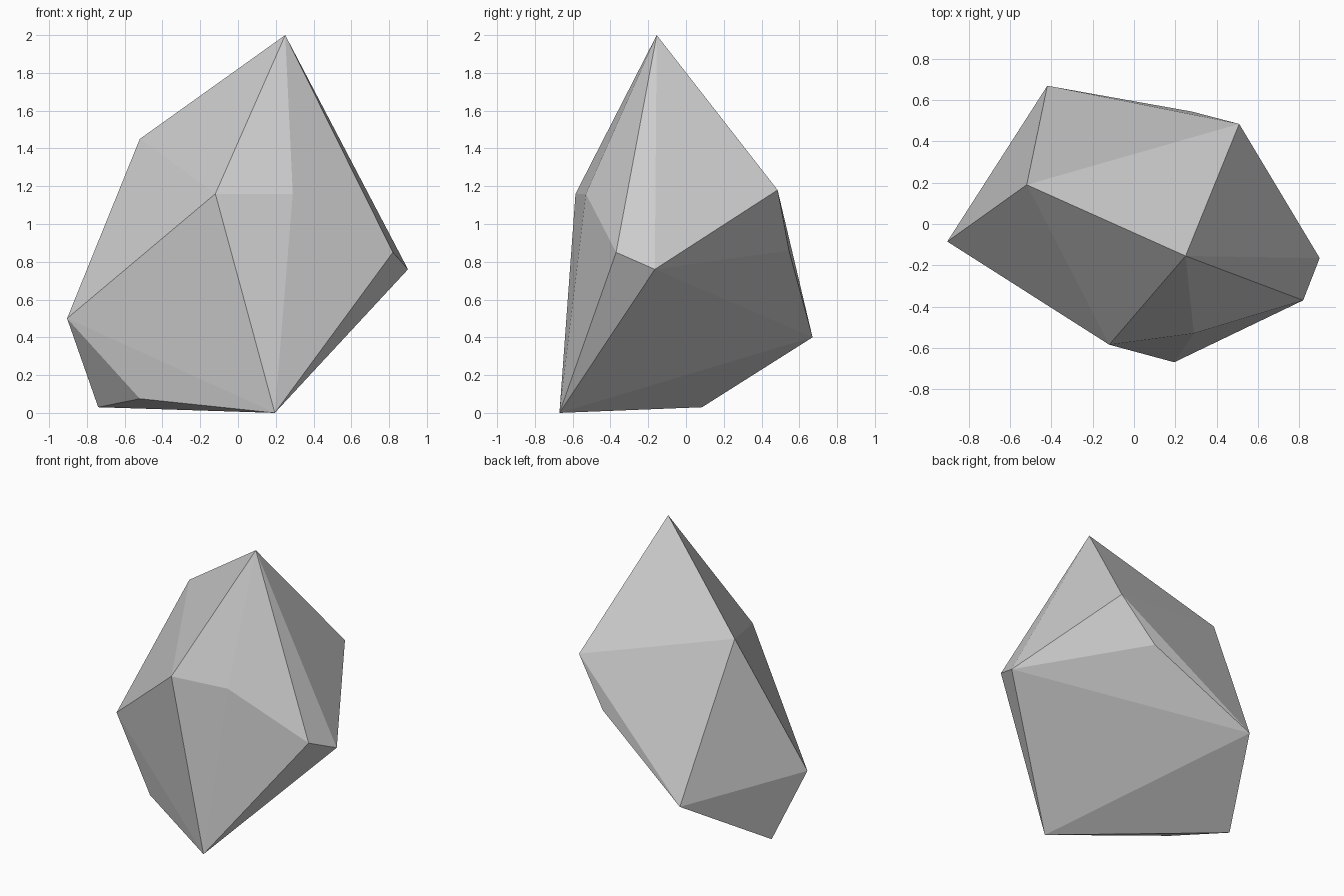
import bpy
import bmesh

# Remove the default cube
cube = bpy.data.objects.get("Cube")
if cube:
    bpy.data.objects.remove(cube, do_unlink=True)


def make_material(name, colour):
    material = bpy.data.materials.new(name)
    material.use_nodes = True
    material.diffuse_color = colour
    shader = next(n for n in material.node_tree.nodes if n.type == "BSDF_PRINCIPLED")
    shader.inputs["Base Color"].default_value = colour
    return material


def make_faceted_stone(name, corners, material):
    """Wrap flat facets tightly around a set of corner points."""
    bm = bmesh.new()
    for corner in corners:
        bm.verts.new(corner)
    hull = bmesh.ops.convex_hull(bm, input=bm.verts[:])
    loose = {v for v in hull["geom_interior"] if isinstance(v, bmesh.types.BMVert)}
    bmesh.ops.delete(bm, geom=list(loose), context="VERTS")
    bmesh.ops.recalc_face_normals(bm, faces=bm.faces[:])
    for face in bm.faces:
        face.smooth = False
    mesh = bpy.data.meshes.new(name)
    bm.to_mesh(mesh)
    bm.free()
    mesh.materials.append(material)
    stone = bpy.data.objects.new(name, mesh)
    bpy.context.collection.objects.link(stone)
    return stone


# Peak and upper shoulders
peak = [(0.25, -0.155, 2), (-0.52, 0.19, 1.45)]
# Ring of corners around the middle
front_ridge = [(-0.12, -0.585, 1.16), (0.29, -0.53, 1.16)]
left_side = [(0.82, -0.37, 0.85), (0.9, -0.165, 0.76)]
right_side = [(-0.905, -0.085, 0.5)]
back_ridge = [(0.51, 0.485, 1.18), (0.28, 0.545, 0.86), (-0.42, 0.67, 0.4)]
# Corners that touch the ground
foot = [(0.195, -0.67, 0), (-0.74, 0.085, 0.03), (-0.52, -0.255, 0.075)]

stone_grey = make_material("stone grey", (0.6, 0.6, 0.6, 1))
make_faceted_stone(
    "rock",
    peak + front_ridge + left_side + right_side + back_ridge + foot,
    stone_grey,
)
